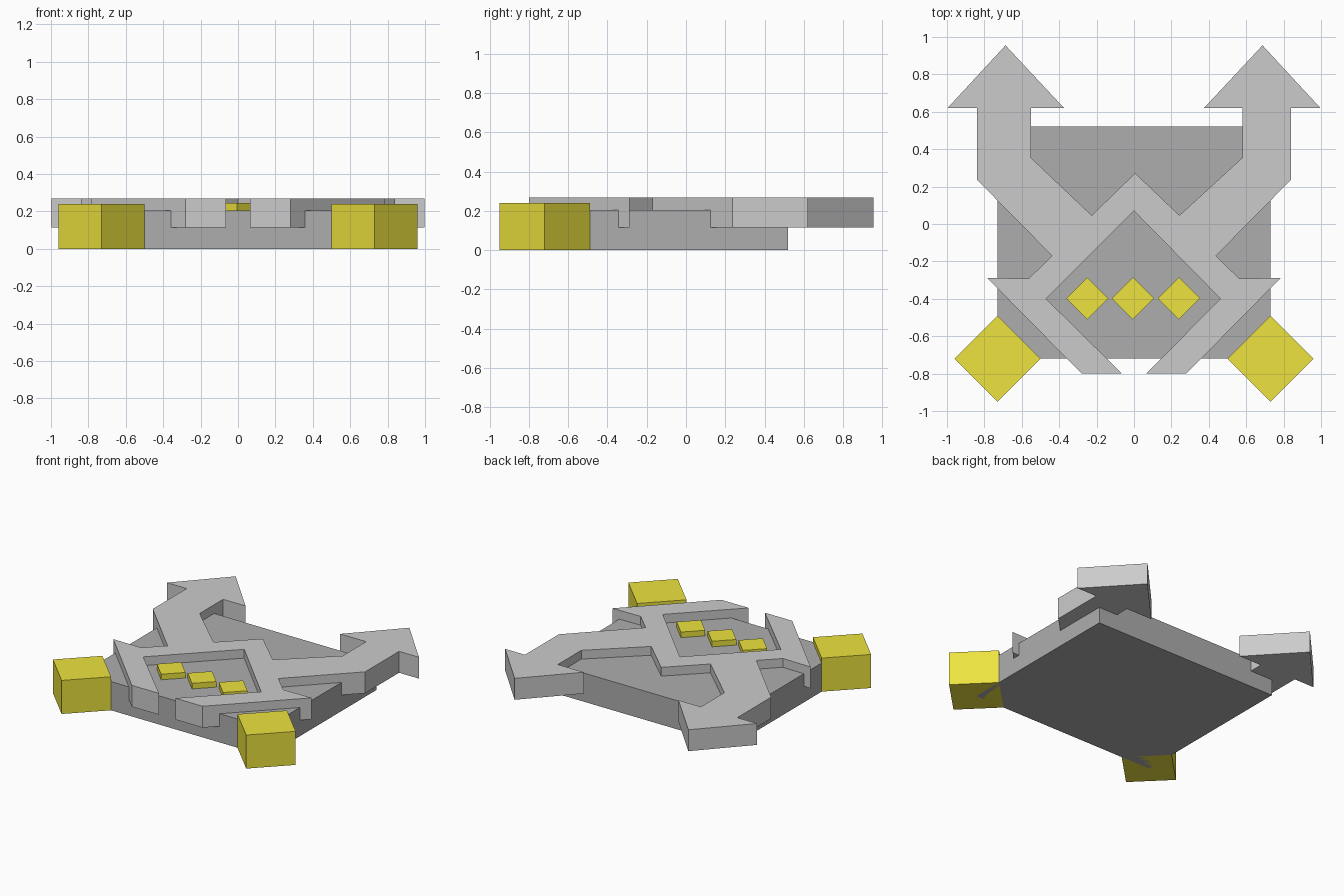
import bpy, bmesh

if "Cube" in bpy.data.objects:
    bpy.data.objects.remove(bpy.data.objects["Cube"])


def material(name, color):
    m = bpy.data.materials.new(name)
    m.diffuse_color = (*color, 1)
    m.use_nodes = True
    m.node_tree.nodes["Principled BSDF"].inputs["Base Color"].default_value = m.diffuse_color
    return m


def prism(name, pts, z0, z1, mat):
    """Extrude a flat outline from z0 up to z1."""
    bm = bmesh.new()
    face = bm.faces.new([bm.verts.new((x, y, z0)) for x, y in pts])
    up = bmesh.ops.extrude_face_region(bm, geom=[face])["geom"]
    for v in up:
        if isinstance(v, bmesh.types.BMVert):
            v.co.z = z1
    bmesh.ops.recalc_face_normals(bm, faces=bm.faces)
    # clean triangulation of the concave caps
    bmesh.ops.triangulate(bm, faces=[f for f in bm.faces if len(f.verts) > 4])
    me = bpy.data.meshes.new(name)
    bm.to_mesh(me)
    bm.free()
    me.materials.append(mat)
    ob = bpy.data.objects.new(name, me)
    bpy.context.collection.objects.link(ob)
    return ob


def diamond(name, x, y, r, z0, z1):
    return prism(name, [(x + r, y), (x, y + r), (x - r, y), (x, y - r)], z0, z1, yellow)


yellow = material("yellow", (0.85, 0.77, 0.05))
dark = material("dark_grey", (0.42, 0.42, 0.42))
light = material("light_grey", (0.68, 0.68, 0.68))

# Rectangular base slab
prism("base_plate", [(-0.73, -0.72), (0.73, -0.72), (0.73, 0.52), (-0.73, 0.52)], 0, 0.205, dark)


# Raised frame with two arrow arms: one half from inner apex round to outer apex
def half_outline(leg, valley, inner):
    return [(inner, -0.40), (0.064, -0.80), (0.28, -0.80), (0.785, -0.288),
            (0.563, -0.292), (0.438, -0.17), (0.84, 0.237), (0.84, 0.62),
            (0.997, 0.62), (0.687, 0.955), (0.374, 0.62), (leg, 0.62),
            (leg, 0.355), (valley, 0.046)]


right = half_outline(0.58, 0.243, 0.463)
left = [(-x, y) for x, y in reversed(half_outline(0.552, 0.226, 0.47))]
prism("arrow_frame", [(0, 0.07)] + right + [(0.006, 0.272)] + left, 0.115, 0.268, light)

# Corner blocks
for side, s in (("left", -1), ("right", 1)):
    diamond("corner_block_" + side, s * 0.73, -0.72, 0.23, 0, 0.24)

# Three small studs in the middle of the frame
for i, x in enumerate((-0.25, -0.006, 0.24)):
    diamond(f"stud_{i + 1}", x, -0.398, 0.113, 0.19, 0.245)
